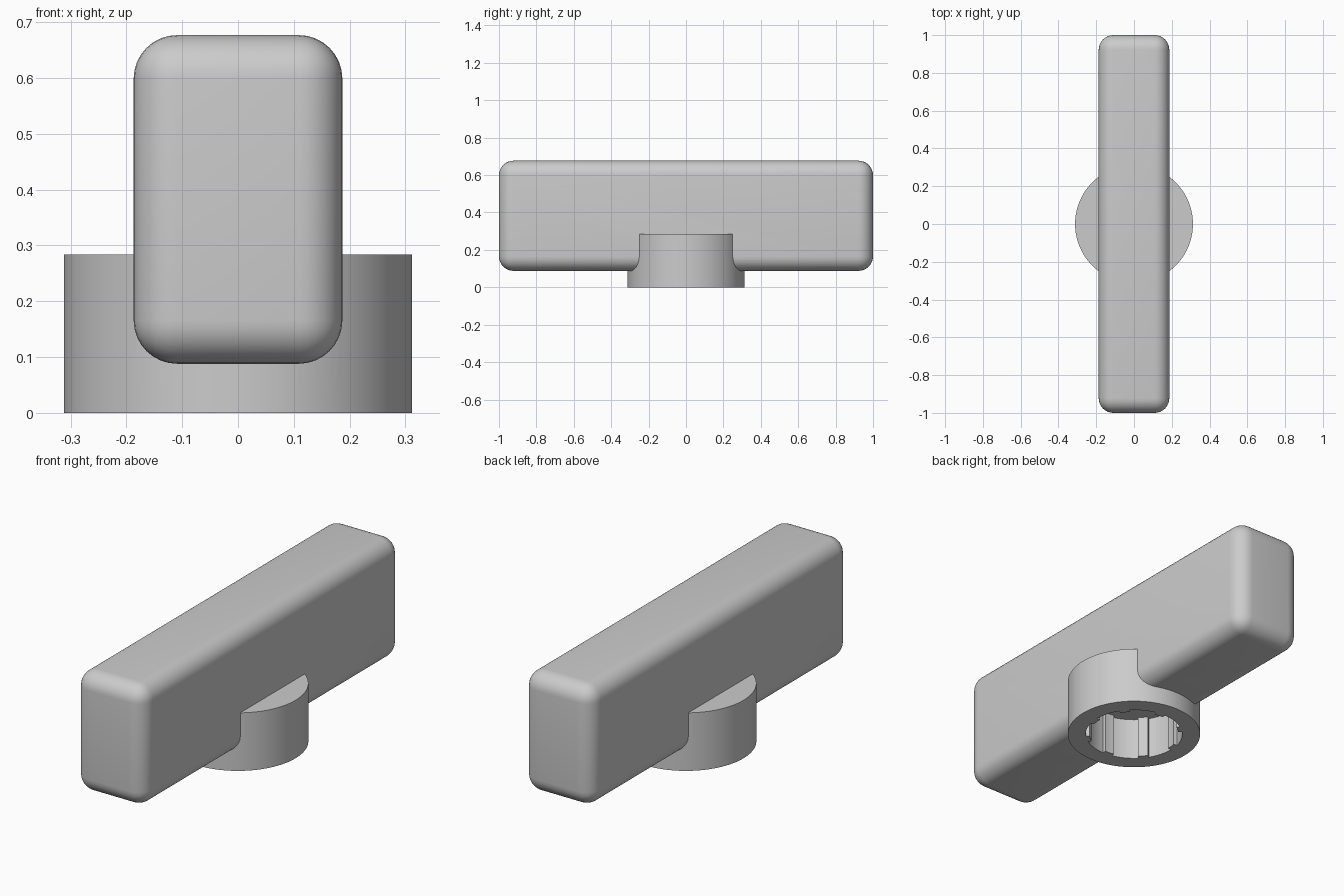
import bpy, bmesh, math

cube = bpy.data.objects.get("Cube")
if cube:
    bpy.data.objects.remove(cube, do_unlink=True)

grey = bpy.data.materials.new("plain_grey")
grey.use_nodes = True
grey.diffuse_color = (0.6, 0.6, 0.6, 1)
grey.node_tree.nodes["Principled BSDF"].inputs["Base Color"].default_value = grey.diffuse_color

HUB_R, HUB_TOP = 0.312, 0.284
BAR_BOTTOM, BAR_TOP = 0.088, 0.677
BORE_R, RIB_R, BORE_DEPTH, RIBS = 0.228, 0.21, 0.21, 8


def add_object(name, bm):
    bmesh.ops.recalc_face_normals(bm, faces=bm.faces)
    mesh = bpy.data.meshes.new(name)
    bm.to_mesh(mesh)
    bm.free()
    mesh.materials.append(grey)
    obj = bpy.data.objects.new(name, mesh)
    bpy.context.collection.objects.link(obj)
    return obj


def prism(name, outline, z0, z1):
    """Extrude a closed outline straight up."""
    bm = bmesh.new()
    face = bm.faces.new([bm.verts.new((x, y, z0)) for x, y in outline])
    top = bmesh.ops.extrude_face_region(bm, geom=[face])["geom"]
    verts = [v for v in top if isinstance(v, bmesh.types.BMVert)]
    bmesh.ops.translate(bm, verts=verts, vec=(0, 0, z1 - z0))
    return add_object(name, bm)


def polar(r, deg):
    return r * math.cos(math.radians(deg)), r * math.sin(math.radians(deg))


def boolean(obj, other, operation):
    mod = obj.modifiers.new(operation.lower(), "BOOLEAN")
    mod.operation, mod.object, mod.solver = operation, other, "EXACT"
    bpy.context.view_layer.objects.active = obj
    bpy.ops.object.modifier_apply(modifier=mod.name)


# Rounded grip bar
bm = bmesh.new()
bmesh.ops.create_cube(bm, size=1)
bmesh.ops.scale(bm, verts=bm.verts, vec=(0.374, 2, BAR_TOP - BAR_BOTTOM))
bmesh.ops.translate(bm, verts=bm.verts, vec=(0, 0, (BAR_TOP + BAR_BOTTOM) / 2))
bmesh.ops.bevel(bm, geom=bm.edges[:], offset=0.078, segments=8, profile=0.5, affect="EDGES")
handle = add_object("knob_handle", bm)

# Round hub under the grip
hub = prism("hub", [polar(HUB_R, a * 3) for a in range(120)], 0, HUB_TOP)

# Splined bore: ribs stand inward from the bore wall
outline = []
for i in range(RIBS):
    start = i * 360 / RIBS
    outline += [polar(BORE_R, start + s * 4) for s in range(9)]
    outline += [polar(RIB_R, start + s) for s in (32, 36, 41, 45)]
bore = prism("bore_cutter", outline, -0.1, BORE_DEPTH)

# Join the hub to the grip, then cut the bore through both
boolean(handle, hub, "UNION")
boolean(handle, bore, "DIFFERENCE")
for helper in (hub, bore):
    bpy.data.objects.remove(helper, do_unlink=True)

bpy.ops.object.select_all(action="DESELECT")
handle.select_set(True)
bpy.context.view_layer.objects.active = handle
bpy.ops.object.shade_smooth_by_angle(angle=math.radians(25))
